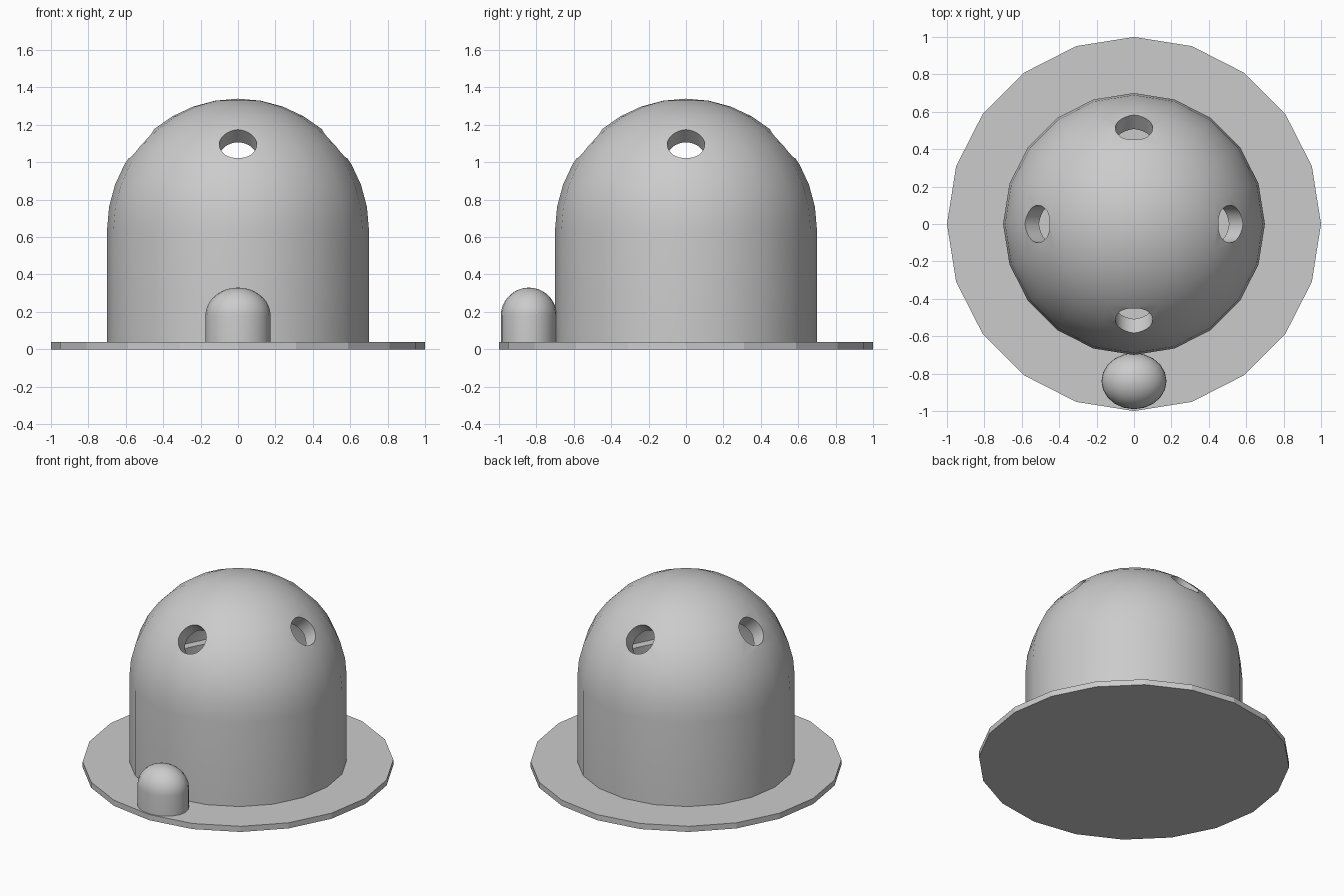
import bpy, bmesh
from math import sin, cos, pi, radians
from mathutils import Matrix

if "Cube" in bpy.data.objects:
    bpy.data.objects.remove(bpy.data.objects["Cube"])

SIDES = 20


def finish(name, bm, smooth=True):
    bmesh.ops.recalc_face_normals(bm, faces=bm.faces)
    me = bpy.data.meshes.new(name)
    bm.to_mesh(me)
    bm.free()
    ob = bpy.data.objects.new(name, me)
    bpy.context.collection.objects.link(ob)
    if smooth:
        shade(ob)
    return ob


def shade(ob):
    bpy.ops.object.select_all(action='DESELECT')
    ob.select_set(True)
    bpy.context.view_layer.objects.active = ob
    bpy.ops.object.shade_smooth_by_angle(angle=radians(30))


def arc(r, z, n=9):
    """Quarter circle from the rim up to the pole."""
    return [(r * cos(i / n * pi / 2) if i < n else 0, z + r * sin(i / n * pi / 2))
            for i in range(n + 1)]


def lathe(profile):
    """Spin an (r, z) profile round z; points with r = 0 become poles."""
    bm = bmesh.new()
    rings = []
    for r, z in profile:
        if r == 0:
            rings.append([bm.verts.new((0, 0, z))] * SIDES)
        else:
            rings.append([bm.verts.new((r * cos(2 * pi * k / SIDES), r * sin(2 * pi * k / SIDES), z))
                          for k in range(SIDES)])
    for a, b in zip(rings, rings[1:]):
        for k in range(SIDES):
            j = (k + 1) % SIDES
            corners = list(dict.fromkeys((a[k], a[j], b[j], b[k])))
            if len(corners) > 2:
                bm.faces.new(corners)
    return bm


# round base plate
finish("base_plate", lathe([(0, 0), (1, 0), (1, 0.04), (0, 0.04)]), smooth=False)

# hollow domed body, with a ledge inside where the wall meets the dome
outer = [(0.7, 0.03)] + arc(0.7, 0.64)
inner = arc(0.6, 0.64)[::-1] + [(0.54, 0.64), (0.54, 0.03), (0.7, 0.03)]
bm = lathe(outer + inner)
bmesh.ops.remove_doubles(bm, verts=bm.verts, dist=1e-5)
body = finish("domed_body", bm, smooth=False)

# four holes square to the dome surface
bm = bmesh.new()
for k in range(4):
    m = (Matrix.Translation((0, 0, 0.64)) @ Matrix.Rotation(k * pi / 2, 4, 'Z')
         @ Matrix.Rotation(radians(48.4), 4, 'Y') @ Matrix.Translation((0, 0, 0.65)))
    bmesh.ops.create_cone(bm, cap_ends=True, segments=32, radius1=0.1, radius2=0.1,
                          depth=0.4, matrix=m)
cutter = finish("hole_cutter", bm, smooth=False)
mod = body.modifiers.new("holes", 'BOOLEAN')
mod.operation = 'DIFFERENCE'
mod.solver = 'EXACT'
mod.object = cutter
bpy.context.view_layer.objects.active = body
bpy.ops.object.modifier_apply(modifier=mod.name)
bpy.data.objects.remove(cutter)
shade(body)

# small oval knob with a domed top at the front
bm = lathe([(0, 0.03), (0.15, 0.03)] + arc(0.15, 0.18))
bmesh.ops.scale(bm, vec=(1.16, 1, 1), verts=bm.verts)
bmesh.ops.translate(bm, vec=(0, -0.84, 0), verts=bm.verts)
finish("front_knob", bm)
